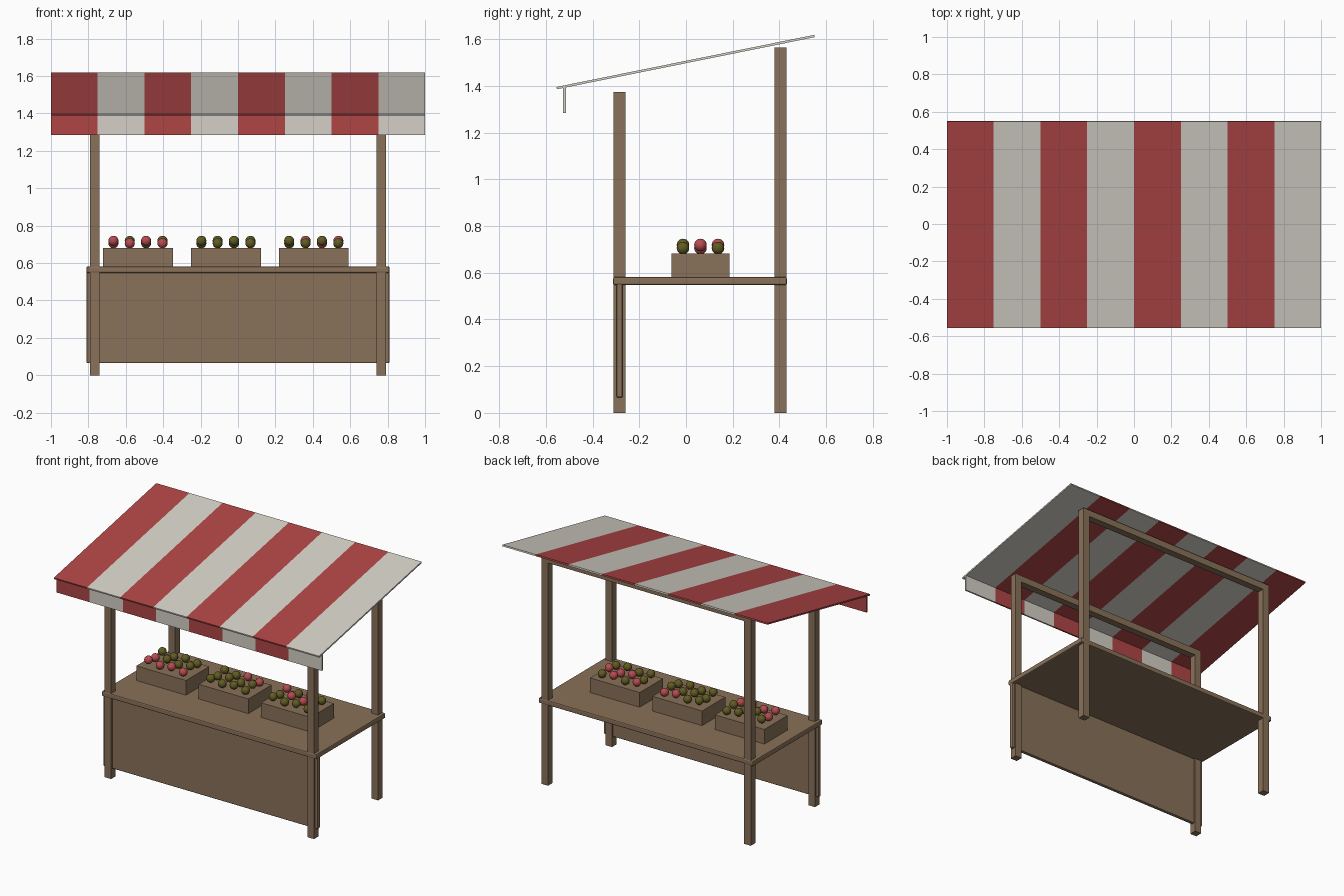
import bpy, bmesh, math
from mathutils import Vector

if "Cube" in bpy.data.objects:
    bpy.data.objects.remove(bpy.data.objects["Cube"])


def material(name, rgb):
    m = bpy.data.materials.new(name)
    m.diffuse_color = (*rgb, 1)
    m.use_nodes = True
    m.node_tree.nodes["Principled BSDF"].inputs["Base Color"].default_value = m.diffuse_color
    return m


WOOD = material("brown wood", (0.25, 0.165, 0.10))
RED = material("red cloth", (0.43, 0.06, 0.06))
WHITE = material("off white cloth", (0.66, 0.63, 0.57))
GREEN = material("olive fruit", (0.12, 0.105, 0.016))
PINK = material("red fruit", (0.47, 0.07, 0.08))


def finish(name, bm, mats):
    me = bpy.data.meshes.new(name)
    bmesh.ops.recalc_face_normals(bm, faces=bm.faces)
    bm.to_mesh(me)
    bm.free()
    for m in mats:
        me.materials.append(m)
    ob = bpy.data.objects.new(name, me)
    bpy.context.collection.objects.link(ob)
    return ob


def box(name, lo, hi, bevel=0.0):
    bm = bmesh.new()
    bmesh.ops.create_cube(bm, size=1)
    for v in bm.verts:
        v.co = Vector([l + (h - l) * (c + 0.5) for l, h, c in zip(lo, hi, v.co)])
    if bevel:
        bmesh.ops.bevel(bm, geom=bm.edges[:], offset=bevel, segments=2,
                        profile=0.5, affect='EDGES')
    return finish(name, bm, [WOOD])


def striped(name, profile, stripes=8):
    """Extrude a closed y-z profile along x, colouring alternate bands."""
    bm = bmesh.new()
    rings = [[bm.verts.new((-1 + 2 * i / stripes, y, z)) for y, z in profile]
             for i in range(stripes + 1)]
    n = len(profile)
    for i in range(stripes):
        for j in range(n):
            k = (j + 1) % n
            f = bm.faces.new((rings[i][j], rings[i + 1][j],
                              rings[i + 1][k], rings[i][k]))
            f.material_index = i % 2
    bm.faces.new(rings[0]).material_index = 0
    bm.faces.new(rings[-1]).material_index = (stripes - 1) % 2
    return finish(name, bm, [RED, WHITE])


# Posts and the beams joining them at the top
for label, y, top in (("front", -0.31, 1.375), ("back", 0.38, 1.565)):
    for side, x in (("left", -0.79), ("right", 0.74)):
        box(f"{label}_{side}_post", (x, y, 0), (x + 0.05, y + 0.05, top))
    box(f"{label}_beam", (-0.74, y, top - 0.047), (0.74, y + 0.05, top))

# Counter and front panel
box("counter_top", (-0.81, -0.312, 0.547), (0.81, 0.432, 0.582), 0.007)
box("front_panel", (-0.81, -0.297, 0.065), (0.81, -0.271, 0.555), 0.007)

# Sloping awning and hanging valance
striped("awning", [(-0.553, 1.386), (0.551, 1.609), (0.549, 1.619), (-0.555, 1.396)])
striped("valance", [(-0.526, 1.285), (-0.515, 1.285), (-0.515, 1.396), (-0.526, 1.396)])

# Crates with a 4 x 3 layer of fruit; sets hold (column, row) of the red ones
red_fruit = [{(0, 0), (1, 0), (2, 0), (3, 0), (0, 1)},
             {(2, 2), (3, 2)},
             {(1, 1), (2, 1), (3, 1), (0, 2), (2, 2)}]
for c, reds in enumerate(red_fruit):
    cx, cy = -0.535 + 0.47 * c, 0.062
    box(f"crate_{c + 1}", (cx - 0.187, cy - 0.125, 0.58), (cx + 0.187, cy + 0.125, 0.682))
    bm = bmesh.new()
    for i in range(4):
        for j in range(3):
            z = 0.719 if (i + j) % 2 == 0 else 0.706
            new = bmesh.ops.create_uvsphere(bm, u_segments=16, v_segments=10, radius=0.027)
            faces = set()
            for v in new["verts"]:
                v.co += Vector((cx + (i - 1.5) * 0.0875, cy + (j - 1) * 0.075, z))
                faces.update(v.link_faces)
            for f in faces:
                f.smooth = True
                f.material_index = int((i, j) in reds)
    finish(f"fruit_{c + 1}", bm, [GREEN, PINK])
